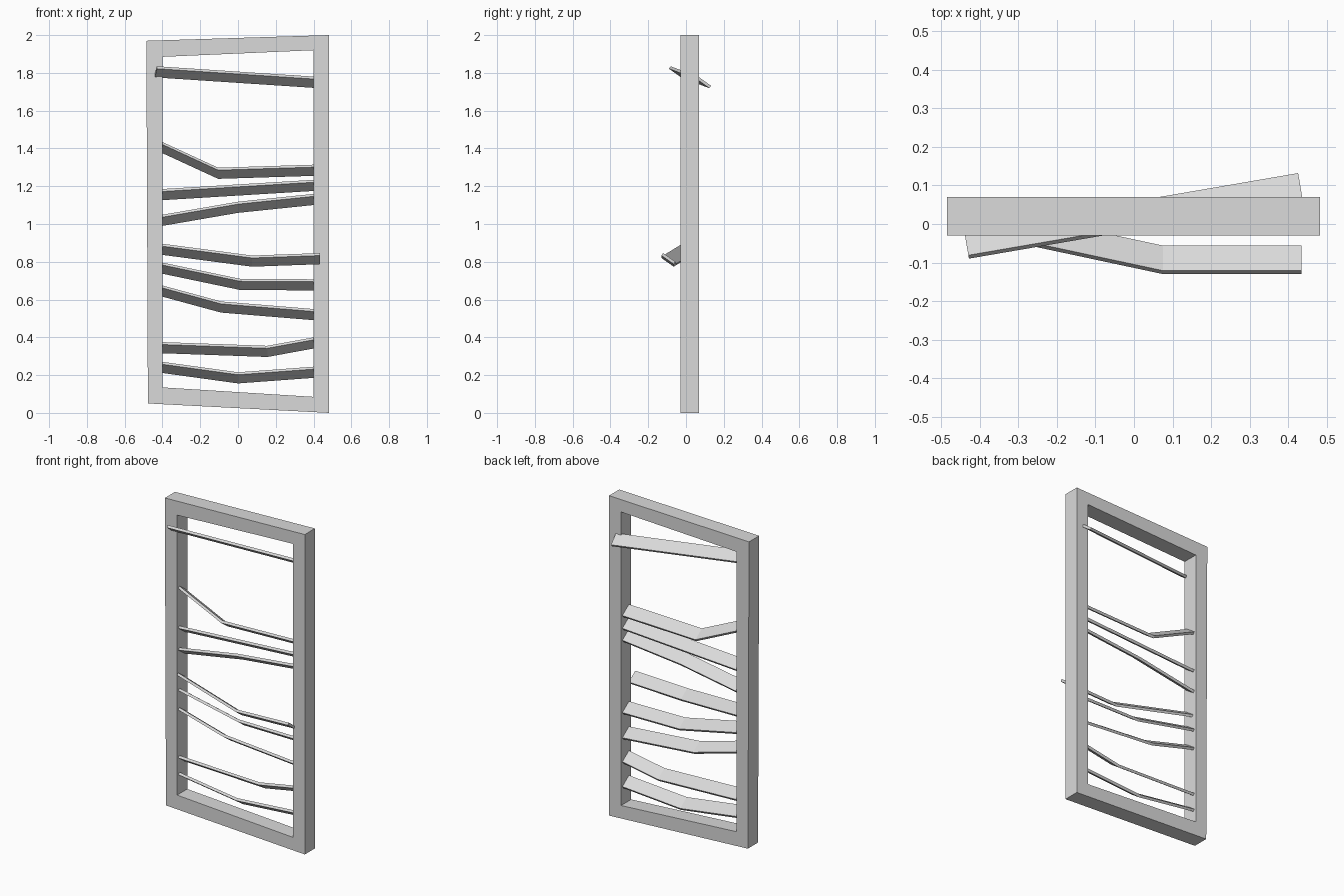
import bpy
import bmesh
from mathutils import Vector, Matrix

cube = bpy.data.objects.get("Cube")
if cube:
    bpy.data.objects.remove(cube, do_unlink=True)

grey = bpy.data.materials.new("light grey")
grey.use_nodes = True
colour = (0.7, 0.7, 0.7, 1)
grey.diffuse_color = colour
grey.node_tree.nodes["Principled BSDF"].inputs["Base Color"].default_value = colour


def sweep(name, rings, closed):
    """Skin a list of four-point rings into a solid."""
    bm = bmesh.new()
    loops = [[bm.verts.new(p) for p in ring] for ring in rings]
    pairs = list(zip(loops, loops[1:]))
    if closed:
        pairs.append((loops[-1], loops[0]))
    else:
        bm.faces.new(loops[0])
        bm.faces.new(loops[-1])
    for a, b in pairs:
        for i in range(4):
            j = (i + 1) % 4
            bm.faces.new((a[i], a[j], b[j], b[i]))
    bmesh.ops.recalc_face_normals(bm, faces=bm.faces)
    mesh = bpy.data.meshes.new(name)
    bm.to_mesh(mesh)
    bm.free()
    mesh.materials.append(grey)
    obj = bpy.data.objects.new(name, mesh)
    bpy.context.scene.collection.objects.link(obj)
    return obj


# Skewed rectangular frame: outer and inner corner for each ring
FRONT, BACK = -0.03, 0.07
corners = [((-0.477, 0.05), (-0.4, 0.135)),
           ((0.483, 0), (0.4, 0.085)),
           ((0.483, 2), (0.4, 1.92)),
           ((-0.485, 1.97), (-0.4, 1.885))]
sweep("frame", [[(o[0], FRONT, o[1]), (i[0], FRONT, i[1]),
                 (i[0], BACK, i[1]), (o[0], BACK, o[1])]
                for o, i in corners], True)


# Tilted slats: the path follows the raised front edge
def slat(name, path, yaw=0):
    turn = Matrix.Rotation(yaw, 3, 'Z')
    width = turn @ Vector((0, 0.065, -0.046))
    thick = turn @ Vector((0, -0.009, -0.013))
    rings = []
    for p in map(Vector, path):
        rings.append([p, p + width, p + width + thick, p + thick])
    sweep(name, rings, False)


END, Y = 0.435, -0.008

# Straight slat and bent slats: left height, bend (x, z) or None, right height
level_slats = [(0.275, (0, 0.215), 0.247),
               (0.376, (0.155, 0.355), 0.406),
               (0.684, (-0.09, 0.59), 0.547),
               (0.803, (0.01, 0.71), 0.707),
               (1.043, (0, 1.118), 1.163),
               (1.183, None, 1.236),
               (1.45, (-0.105, 1.298), 1.315)]
for n, (left, bend, right) in enumerate(level_slats, 1):
    path = [(-END, Y, left), (END, Y, right)]
    if bend:
        path.insert(1, (bend[0], Y, bend[1]))
    slat(f"slat_{n}", path)

# Slat that swings out past the front of the frame
slat("front_slat", [(-END, -0.012, 0.9), (0.075, -0.121, 0.833), (END, -0.121, 0.846)])

# Top slat turned through the frame
slat("top_slat", [(-0.43, -0.081, 1.835), (0.437, 0.068, 1.778)], 0.17)
